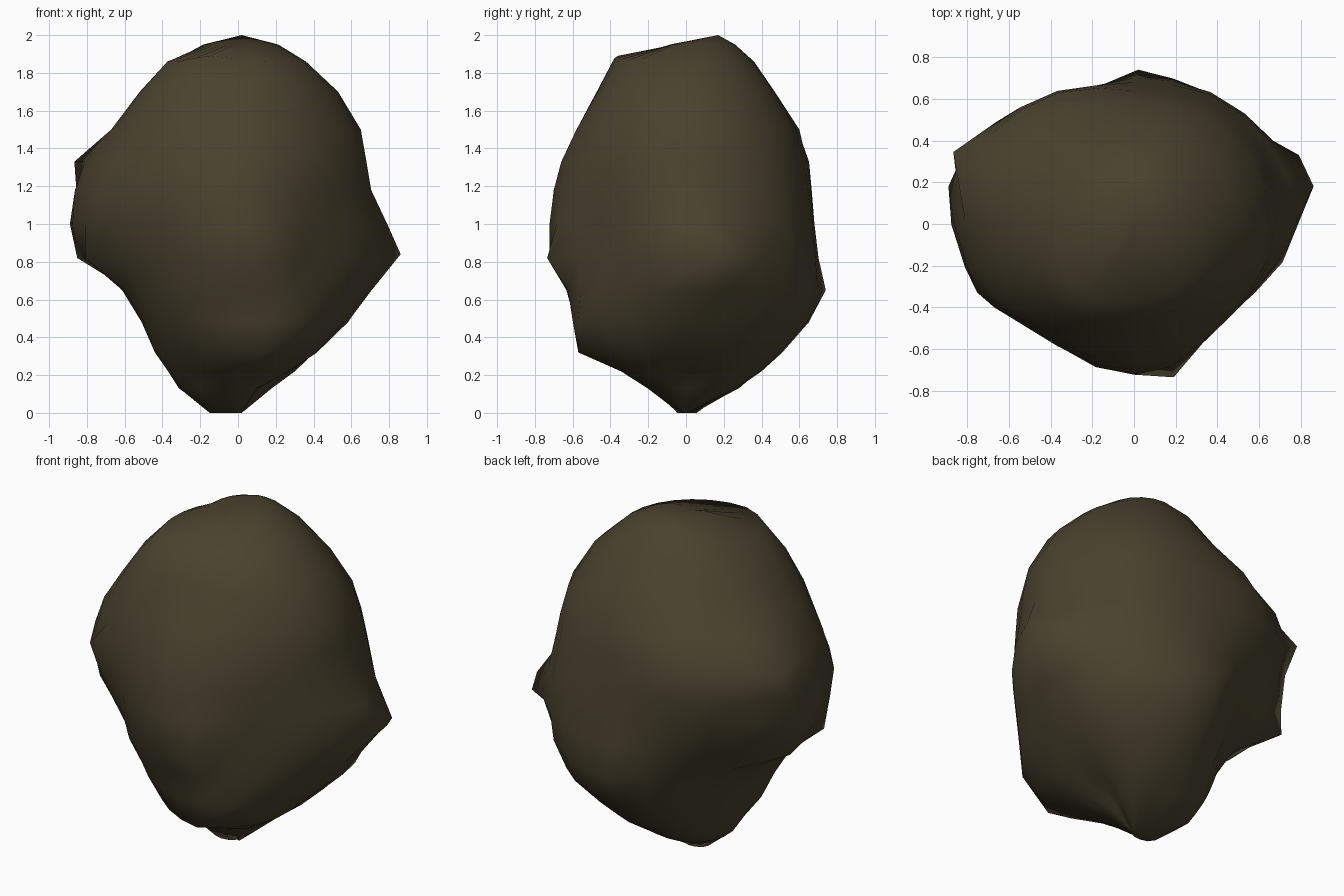
import bpy, bmesh, math
from mathutils import Vector

# Boulder outline: height -> radius toward E, NE, N, NW, W, SW, S, SE
LEVELS = {
    0.00: (.02, .02, .01, .08, .15, .06, .01, .02),
    0.13: (.11, .25, .27, .33, .31, .23, .20, .14),
    0.22: (.26, .39, .40, .39, .37, .33, .34, .34),
    0.32: (.41, .50, .51, .43, .44, .43, .51, .51),
    0.48: (.58, .66, .64, .48, .51, .52, .58, .60),
    0.65: (.69, .73, .69, .56, .61, .60, .63, .63),
    0.82: (.77, .75, .69, .68, .78, .64, .71, .63),
    1.00: (.74, .74, .68, .74, .87, .69, .72, .64),
    1.18: (.70, .71, .66, .78, .86, .70, .70, .64),
    1.33: (.68, .68, .64, .77, .80, .69, .66, .63),
    1.50: (.65, .63, .60, .65, .67, .65, .58, .58),
    1.70: (.53, .51, .47, .47, .52, .55, .47, .49),
    1.86: (.36, .37, .36, .35, .37, .42, .40, .37),
    1.95: (.20, .25, .26, .23, .17, .12, .05, .11),
}
# Protruding knobs: the nearest surface is pulled out to these points
KNOBS = [(-.87, .34, 1.33), (.19, -.735, .82), (.79, .33, .81), (.31, -.57, .48),
         (.13, -.57, .32), (-.15, -.36, 1.89), (-.81, -.15, .82), (-.84, .24, .82),
         (.89, .01, .82), (.86, .18, .84), (.79, .04, 1.0), (.02, .74, .65),
         (-.75, -.33, 1.1), (-.67, -.40, 1.18), (-.89, .18, 1.0), (-.66, .49, 1.18)]
SIDES = 24


def radius(r, angle):
    """Smooth closed curve through the eight radii."""
    f = angle / (math.tau / 8)
    i, t = int(f + 1e-6), f - int(f + 1e-6)
    a, b, c, d = (r[(i + k) % 8] for k in (-1, 0, 1, 2))
    return b + .5 * t * (c - a + t * (2*a - 5*b + 4*c - d + t * (3*(b - c) + d - a)))


bm = bmesh.new()
rings = []
for z, r in LEVELS.items():
    ring = []
    for s in range(SIDES):
        a = math.tau * s / SIDES
        q = max(.01, radius(r, a))
        ring.append(bm.verts.new((q * math.cos(a), q * math.sin(a), z)))
    rings.append(ring)
top = bm.verts.new((.02, .17, 2))
bm.faces.new(rings[0][::-1])
for s in range(SIDES):
    n = (s + 1) % SIDES
    for lo, hi in zip(rings, rings[1:]):
        bm.faces.new((lo[s], lo[n], hi[n], hi[s]))
    bm.faces.new((rings[-1][s], rings[-1][n], top))

# Knobs: pulled with a soft falloff from the surface nearest in the same level
for k in map(Vector, KNOBS):
    near = min(bm.verts, key=lambda v: (v.co - k).length + abs(v.co.z - k.z))
    origin, pull = near.co.copy(), k - near.co
    for v in bm.verts:
        v.co += pull * math.exp(-((v.co - origin).length / .14) ** 2)

bmesh.ops.recalc_face_normals(bm, faces=bm.faces)
for f in bm.faces:
    f.smooth = True
mesh = bpy.data.meshes.new("boulder")
bm.to_mesh(mesh)
bm.free()
boulder = bpy.data.objects.new("boulder", mesh)
bpy.context.collection.objects.link(boulder)

stone = bpy.data.materials.new("dark olive stone")
stone.diffuse_color = (.066, .054, .027, 1)
mesh.materials.append(stone)
